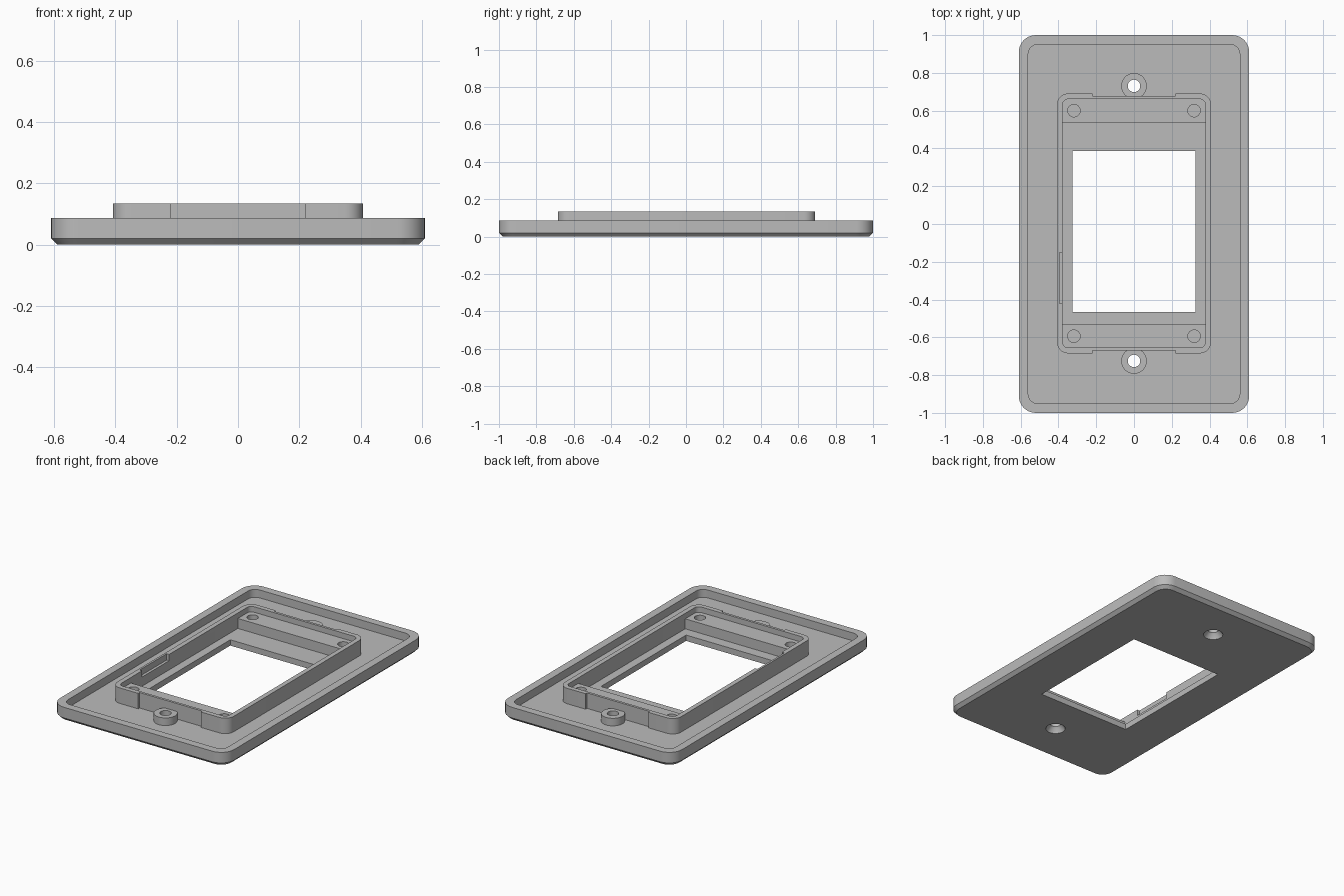
import bpy, bmesh
from math import cos, sin, pi, radians

cube = bpy.data.objects.get("Cube")
if cube:
    bpy.data.objects.remove(cube, do_unlink=True)

grey = bpy.data.materials.new("plate grey")
grey.use_nodes = True
grey.diffuse_color = (0.5, 0.5, 0.5, 1)
grey.node_tree.nodes["Principled BSDF"].inputs["Base Color"].default_value = (0.5, 0.5, 0.5, 1)

FLOOR, RIM, TOP, SHELF = 0.037, 0.087, 0.135, 0.1
MID = 0.003  # the inner frame sits slightly towards the back


def rounded(hx, hy, r, cy=0, steps=8):
    """Outline of a rounded rectangle, counter-clockwise."""
    pts = []
    for i, (sx, sy) in enumerate([(1, 1), (-1, 1), (-1, -1), (1, -1)]):
        for k in range(steps + 1):
            a = (i + k / steps) * pi / 2
            pts.append((sx * (hx - r) + r * cos(a), cy + sy * (hy - r) + r * sin(a)))
    return pts


def circle(x, y, r, n=32):
    return [(x + r * cos(2 * pi * k / n), y + r * sin(2 * pi * k / n)) for k in range(n)]


def rect(x0, x1, y0, y1):
    return [(x0, y0), (x1, y0), (x1, y1), (x0, y1)]


def loft(name, *sections):
    """Closed solid through (outline, height) sections."""
    bm = bmesh.new()
    rings = [[bm.verts.new((x, y, z)) for x, y in pts] for pts, z in sections]
    for a, b in zip(rings, rings[1:]):
        n = len(a)
        for i in range(n):
            j = (i + 1) % n
            bm.faces.new((a[i], a[j], b[j], b[i]))
    bm.faces.new(rings[0][::-1])
    bm.faces.new(rings[-1])
    mesh = bpy.data.meshes.new(name)
    bm.to_mesh(mesh)
    bm.free()
    mesh.materials.append(grey)
    obj = bpy.data.objects.new(name, mesh)
    bpy.context.collection.objects.link(obj)
    return obj


def prism(name, pts, z0, z1):
    return loft(name, (pts, z0), (pts, z1))


def cut(obj, *cutters):
    """Subtract the cutters one by one and discard them."""
    bpy.context.view_layer.objects.active = obj
    for c in cutters:
        mod = obj.modifiers.new("cut", 'BOOLEAN')
        mod.operation, mod.solver, mod.object = 'DIFFERENCE', 'EXACT', c
        bpy.ops.object.modifier_apply(modifier=mod.name)
        bpy.data.objects.remove(c, do_unlink=True)


# Wall plate: chamfered face, hollow back, central window
plate = loft("wall_plate", (rounded(0.59, 0.98, 0.07), 0),
             (rounded(0.61, 1, 0.09), 0.02), (rounded(0.61, 1, 0.09), RIM))
cut(plate, prism("cavity", rounded(0.56, 0.95, 0.05), FLOOR, 0.3),
    prism("window", rect(-0.325, 0.325, -0.465, 0.387), -0.1, 0.3))

# Inner frame with recessed end centres and a catch recess in one wall
frame = prism("inner_frame", rounded(0.408, 0.688, 0.06, MID), FLOOR - 0.005, TOP)
cut(frame, prism("frame_hole", rounded(0.378, 0.658, 0.03, MID), -0.1, 0.3),
    prism("catch_recess", rect(-0.395, -0.36, -0.42, -0.15), 0.095, 0.3))
for s in (-1, 1):
    ys = sorted((MID + s * 0.674, MID + s * 0.8))
    cut(frame, prism("end_step", rect(-0.22, 0.22, *ys), -0.1, 0.3))

parts = [plate, frame]
for s, end in ((-1, "front"), (1, "back")):
    # Mounting shelf with two blind screw holes
    ys = sorted((MID + s * 0.535, MID + s * 0.66))
    shelf = prism(end + "_shelf", rect(-0.38, 0.38, *ys), FLOOR - 0.005, SHELF)
    cut(shelf, *[prism("blind_hole", circle(x, MID + s * 0.597, 0.033), 0.045, 0.3)
                 for x in (-0.318, 0.318)])
    # Screw boss with a through hole, countersunk on the face
    y = MID + s * 0.728
    boss = prism(end + "_screw_boss", circle(0, y, 0.068), FLOOR - 0.003, RIM - 0.002)
    cut(boss, prism("bore", circle(0, y, 0.033), -0.1, 0.3))
    cut(plate, loft("countersink", (circle(0, y, 0.06), -0.01), (circle(0, y, 0.056), 0.005),
                    (circle(0, y, 0.033), 0.033), (circle(0, y, 0.033), 0.3)))
    parts += [shelf, boss]

bpy.ops.object.select_all(action='DESELECT')
for p in parts:
    p.select_set(True)
bpy.context.view_layer.objects.active = plate
bpy.ops.object.shade_smooth_by_angle(angle=radians(30))
